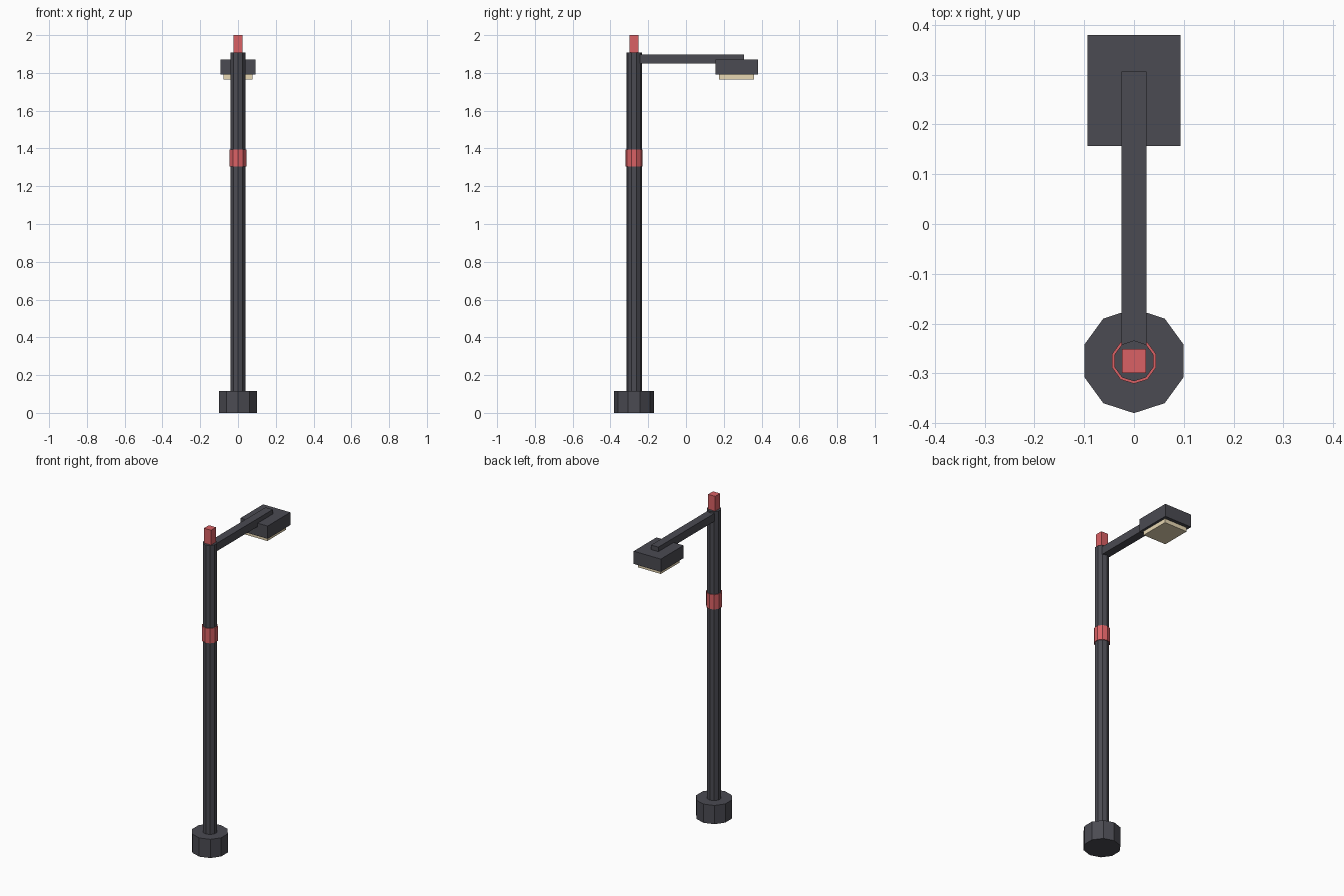
import bpy
from math import pi

if "Cube" in bpy.data.objects:
    bpy.data.objects.remove(bpy.data.objects["Cube"])

POLE_Y = -0.275


def material(name, rgb):
    m = bpy.data.materials.new(name)
    m.diffuse_color = (*rgb, 1)
    m.use_nodes = True
    m.node_tree.nodes["Principled BSDF"].inputs["Base Color"].default_value = m.diffuse_color
    return m


dark = material("dark_metal", (0.07, 0.07, 0.085))
red = material("red_paint", (0.70, 0.12, 0.13))
cream = material("cream_lens", (0.80, 0.68, 0.45))


def column(name, radius, z0, z1, mat):
    # ten-sided prism with a corner facing +y
    bpy.ops.mesh.primitive_cylinder_add(vertices=10, radius=radius, depth=z1 - z0,
                                        location=(0, POLE_Y, (z0 + z1) / 2))
    ob = bpy.context.object
    ob.name = name
    ob.data.materials.append(mat)
    return ob


def box(name, half_x, y0, y1, z0, z1, mat):
    bpy.ops.mesh.primitive_cube_add(size=1, location=(0, (y0 + y1) / 2, (z0 + z1) / 2))
    ob = bpy.context.object
    ob.name = name
    ob.scale = (2 * half_x, y1 - y0, z1 - z0)
    bpy.ops.object.transform_apply(location=False, rotation=False, scale=True)
    ob.data.materials.append(mat)
    return ob


# Post
column("base", 0.105, 0.0, 0.116, dark)
column("pole", 0.041, 0.0, 1.908, dark)
column("band", 0.046, 1.304, 1.395, red)
box("finial", 0.024, POLE_Y - 0.024, POLE_Y + 0.024, 1.88, 2.0, red)

# Arm and lamp
box("arm", 0.025, -0.255, 0.306, 1.849, 1.898, dark)
box("lamp_head", 0.093, 0.157, 0.38, 1.791, 1.87, dark)
box("lamp_lens", 0.078, 0.176, 0.359, 1.766, 1.795, cream)
